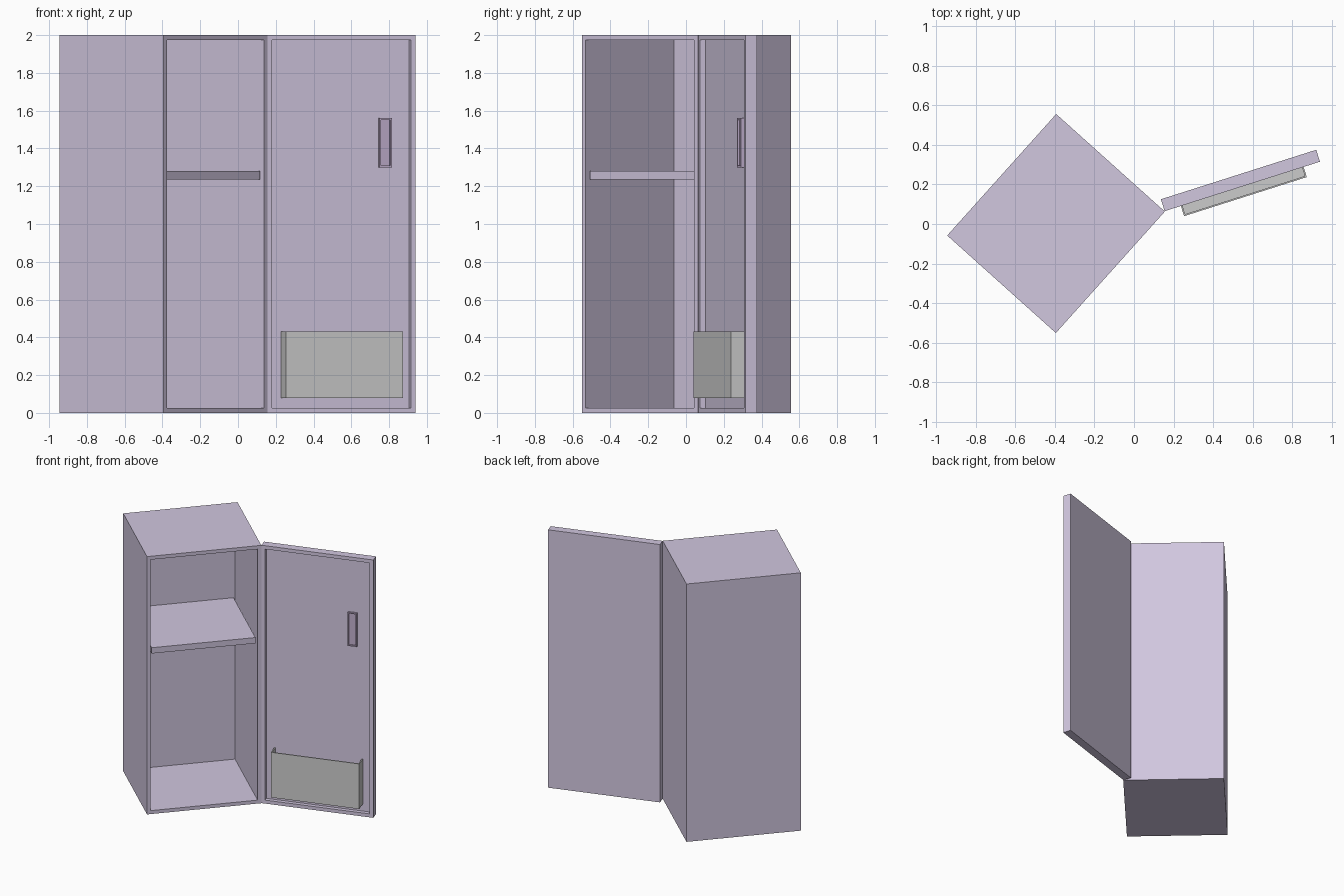
import bpy, bmesh, math
from mathutils import Vector

if "Cube" in bpy.data.objects:
    bpy.data.objects.remove(bpy.data.objects["Cube"])


def material(name, rgb):
    m = bpy.data.materials.new(name)
    m.diffuse_color = (*rgb, 1)
    m.use_nodes = True
    m.node_tree.nodes["Principled BSDF"].inputs["Base Color"].default_value = m.diffuse_color
    return m


PURPLE = material("purple_paint", (0.64, 0.57, 0.74))
DARK = material("dark_purple", (0.52, 0.42, 0.60))
GREY = material("grey_metal", (0.55, 0.55, 0.53))

# Each frame is (front-left corner, turn): local x = width, y = towards the back
BODY = ((-0.395, -0.551, 0), math.radians(48.1))
DOOR = ((0.155, 0.065, 0), math.radians(17.66))


def box(name, frame, lo, hi, mat, rim=0, recess=0, open_sides=()):
    """Box in a turned frame; optional recess in its front, or removed sides."""
    bm = bmesh.new()
    bmesh.ops.create_cube(bm, size=1)
    lo, hi = Vector(lo), Vector(hi)
    for v in bm.verts:
        v.co = (lo + hi) / 2 + v.co * (hi - lo)
    bm.normal_update()
    if recess:
        front = [f for f in bm.faces if f.normal.y < -0.9]
        bmesh.ops.inset_region(bm, faces=front, thickness=rim)
        inner = bmesh.ops.extrude_discrete_faces(bm, faces=front)["faces"]
        verts = list({v for f in inner for v in f.verts})
        bmesh.ops.translate(bm, verts=verts, vec=(0, recess, 0))
    for side in open_sides:
        gone = [f for f in bm.faces if f.normal.dot(Vector(side)) > 0.9]
        bmesh.ops.delete(bm, geom=gone, context='FACES')
    me = bpy.data.meshes.new(name)
    bm.to_mesh(me)
    bm.free()
    me.materials.append(mat)
    ob = bpy.data.objects.new(name, me)
    ob.location = frame[0]
    ob.rotation_euler.z = frame[1]
    bpy.context.collection.objects.link(ob)
    return ob


# Hollow cabinet with its shelf
box("cabinet_body", BODY, (0, 0, 0), (0.825, 0.738, 2), PURPLE, 0.038, 0.70)
box("shelf", BODY, (0.038, 0.02, 1.235), (0.787, 0.70, 1.28), PURPLE)

# Open door with a recessed inner panel
box("door", DOOR, (0, 0, 0), (0.824, 0.063, 2), PURPLE, 0.038, 0.031)

# Recessed pull on the inner panel
box("door_handle", DOOR, (0.629, 0.016, 1.30), (0.697, 0.032, 1.56), DARK, 0.012, 0.011)

# Storage tray, open at the top and against the door
tray = box("door_tray", DOOR, (0.086, -0.054, 0.08), (0.737, 0.031, 0.43), GREY,
           open_sides=((0, 0, 1), (0, 1, 0)))
wall = tray.modifiers.new("wall", 'SOLIDIFY')
wall.thickness = 0.008
wall.offset = -1
wall.use_even_offset = True
